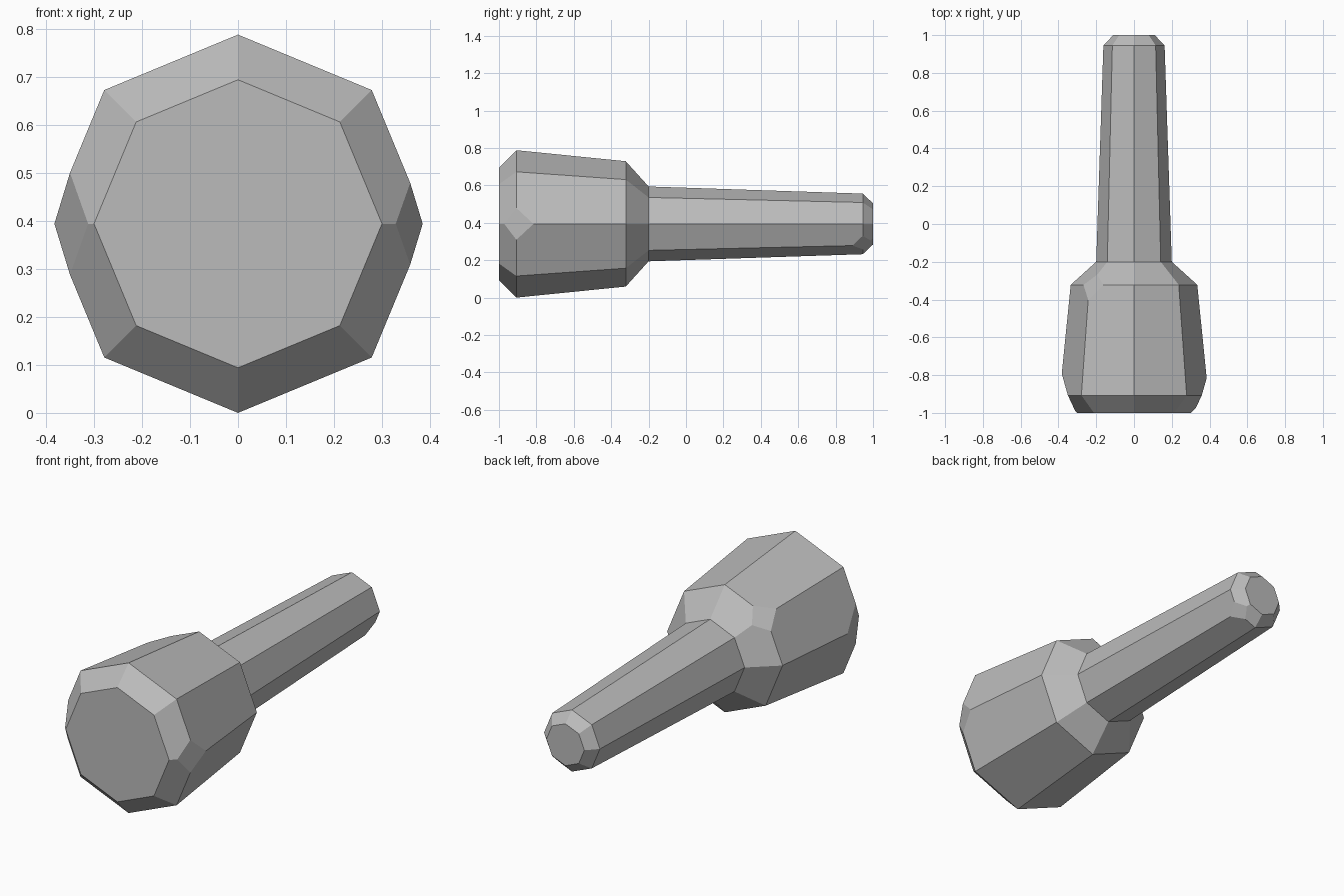
import bpy, bmesh
from math import cos, sin, pi

cube = bpy.data.objects.get("Cube")
if cube:
    bpy.data.objects.remove(cube, do_unlink=True)

SIDES = 8
AXIS_Z = 0.394

# Plain grey material
grey = bpy.data.materials.new("plain_grey")
grey.use_nodes = True
colour = (0.5, 0.5, 0.5, 1)
grey.diffuse_color = colour
grey.node_tree.nodes["Principled BSDF"].inputs["Base Color"].default_value = colour


def chip(bm, corner, size):
    """Cut a small flat facet where the edges meet at a corner."""
    for edge in list(corner.link_edges):
        bmesh.utils.edge_split(edge, corner, size / edge.calc_length())
    tips = {e.other_vert(corner) for e in corner.link_edges}
    for face in list(corner.link_faces):
        a, b = [v for v in face.verts if v in tips]
        bmesh.utils.face_split(face, a, b)
    bmesh.ops.dissolve_verts(bm, verts=[corner])


# Octagonal profile along y: wide head, sloped shoulder, tapered handle
profile = [(-1, 0.30), (-0.907, 0.394), (-0.322, 0.335),
           (-0.2, 0.2), (0.945, 0.162), (1, 0.11)]
bm = bmesh.new()
rings = []
for y, radius in profile:
    angles = [2 * pi * i / SIDES for i in range(SIDES)]
    rings.append([bm.verts.new((radius * cos(a), y, AXIS_Z + radius * sin(a)))
                  for a in angles])
for r, s in zip(rings, rings[1:]):
    for i in range(SIDES):
        j = (i + 1) % SIDES
        bm.faces.new((r[i], r[j], s[j], s[i]))
bm.faces.new(rings[0])
bm.faces.new(rings[-1])

# Chipped corners: both sides of the head, the shoulder and the handle end
chips = [(rings[1][0], 0.092), (rings[1][4], 0.115),
         (rings[2][3], 0.08), (rings[4][7], 0.055)]
for corner, size in chips:
    chip(bm, corner, size)
bmesh.ops.recalc_face_normals(bm, faces=bm.faces)

mesh = bpy.data.meshes.new("head_and_handle")
bm.to_mesh(mesh)
bm.free()
mesh.materials.append(grey)
body = bpy.data.objects.new("head_and_handle", mesh)
bpy.context.collection.objects.link(body)
